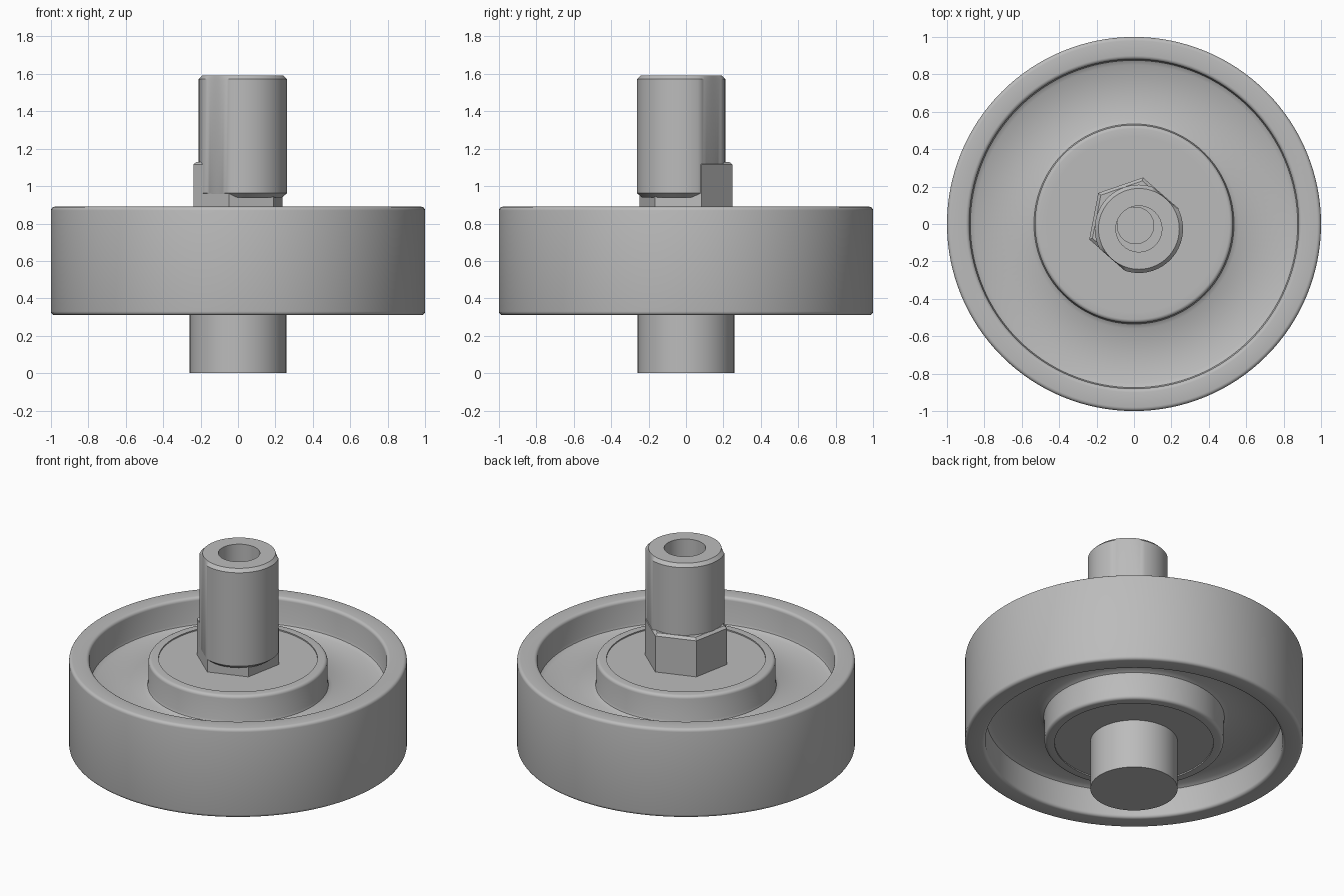
import bpy, bmesh
from math import cos, sin, pi, radians

cube = bpy.data.objects.get("Cube")
if cube:
    bpy.data.objects.remove(cube)

steel = bpy.data.materials.new("plain_grey")
steel.use_nodes = True
GREY = (0.5, 0.5, 0.5, 1)
steel.diffuse_color = GREY
steel.node_tree.nodes["Principled BSDF"].inputs["Base Color"].default_value = GREY


def lathe(name, profile, segments=96, turn=0, centre=(0, 0), flat=None):
    """Spin a radius/height profile about z; optionally flatten two opposite sides."""
    bm = bmesh.new()
    rings = []
    for r, z in profile:
        if r == 0:
            rings.append([bm.verts.new((0, 0, z))] * segments)
        else:
            angles = [turn + 2 * pi * i / segments for i in range(segments)]
            rings.append([bm.verts.new((r * cos(a), r * sin(a), z)) for a in angles])
    for low, high in zip(rings, rings[1:]):
        for i in range(segments):
            j = (i + 1) % segments
            corners = list(dict.fromkeys((low[i], low[j], high[j], high[i])))
            bm.faces.new(corners)
    # Press vertices that lie beyond the flats back onto them
    if flat:
        angle, reach = flat
        for v in bm.verts:
            d = v.co.x * cos(angle) + v.co.y * sin(angle)
            extra = d - max(-reach, min(reach, d))
            v.co.x -= extra * cos(angle)
            v.co.y -= extra * sin(angle)
    bmesh.ops.recalc_face_normals(bm, faces=bm.faces)
    mesh = bpy.data.meshes.new(name)
    bm.to_mesh(mesh)
    bm.free()
    obj = bpy.data.objects.new(name, mesh)
    obj.location = (*centre, 0)
    mesh.materials.append(steel)
    bpy.context.collection.objects.link(obj)
    bpy.ops.object.select_all(action="DESELECT")
    obj.select_set(True)
    bpy.context.view_layer.objects.active = obj
    bpy.ops.object.shade_smooth_by_angle(angle=radians(32))
    return obj


def fillet(r, z, size, start):
    """Quarter-round profile points, turning clockwise from a start angle."""
    return [(r + size * cos(radians(start - k * 22.5)),
             z + size * sin(radians(start - k * 22.5))) for k in range(5)]


# Wheel: half profile from the hub out to the tread, mirrored about mid height
MID = 0.6
half = [(0, 0.28), (0.47, 0.28), (0.47, 0.288)]
half += fillet(0.51, 0.268, 0.02, 90)
half += fillet(0.56, 0.13, 0.03, 180)[:1] + [(0.535, 0.115), (0.56, 0.1), (0.85, 0.1),
                                             (0.875, 0.115), (0.88, 0.13)]
half += fillet(0.9, 0.27, 0.02, 180) + fillet(0.98, 0.27, 0.02, 90)
wheel = [(r, MID + z) for r, z in half] + [(r, MID - z) for r, z in reversed(half)]
lathe("wheel", wheel, 128)

# Lower axle stub
lathe("lower_axle", [(0, 0), (0.258, 0), (0.258, 0.34), (0, 0.34)])

# Hexagonal collar with a chamfered top
HEX_TURN = radians(19)
lathe("hex_collar", [(0, 0.86), (0.253, 0.86), (0.253, 1.115), (0.235, 1.13), (0, 1.13)],
      6, HEX_TURN)

# Off-centre hollow stud with two wrench flats in line with the collar
OFFSET = (0.026, -0.026)
lathe("eccentric_stud",
      [(0, 0.94), (0.21, 0.94), (0.236, 0.962), (0.236, 1.572), (0.216, 1.592),
       (0.123, 1.592), (0.123, 1.14), (0, 1.14)],
      96, 0, OFFSET, (HEX_TURN + radians(30), 0.218))

# Socket floor inside the bore, with a small centre pip
lathe("bore_floor", [(0, 1.12), (0.1, 1.12), (0.1, 1.18), (0, 1.18)], 48, 0, (0.008, -0.008))
lathe("centre_pip", [(0, 1.17), (0.025, 1.17), (0.025, 1.185), (0, 1.185)], 24)
